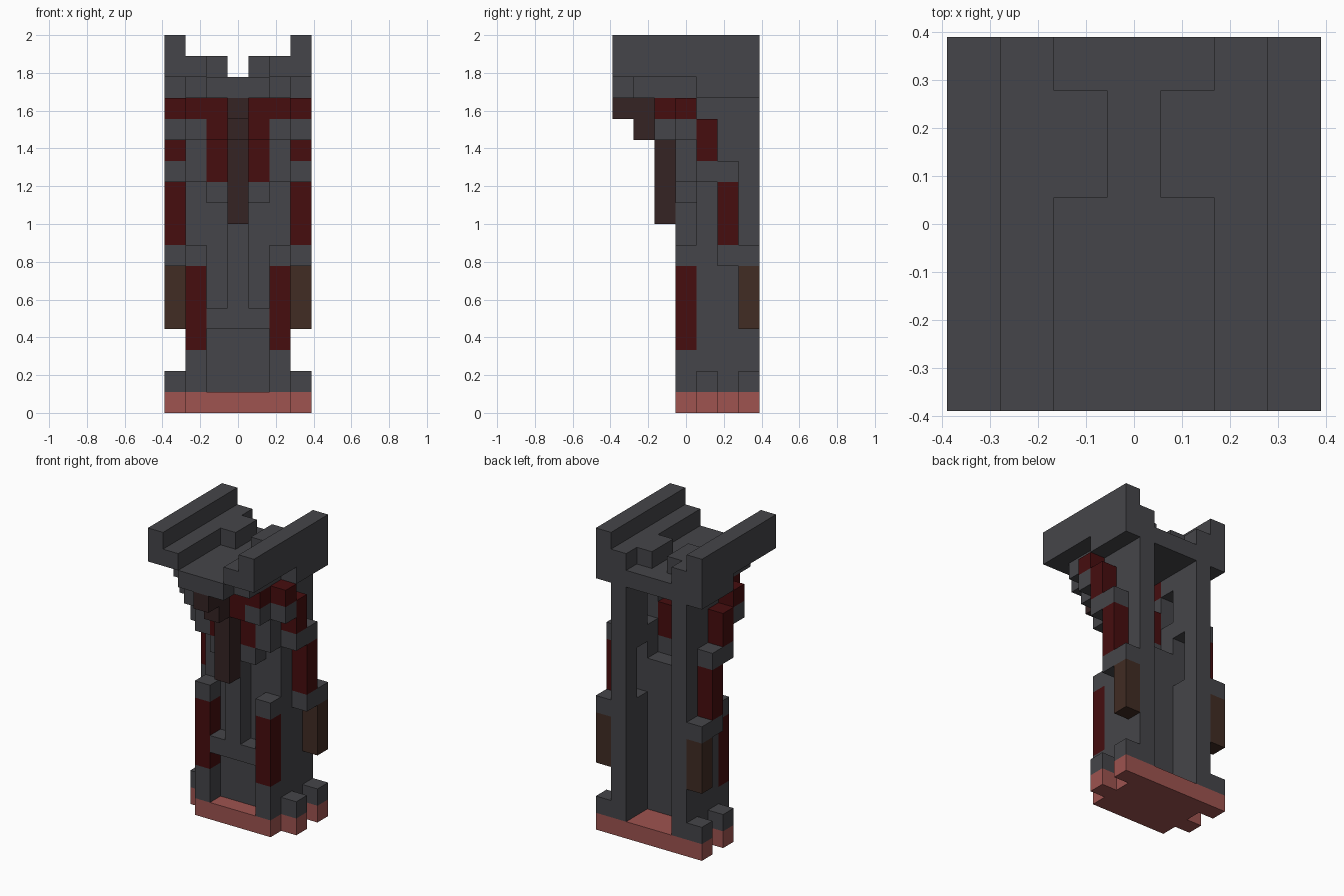
import bpy
import bmesh
from mathutils import Vector

cube = bpy.data.objects.get("Cube")
if cube:
    bpy.data.objects.remove(cube, do_unlink=True)

UNIT = 2 / 18  # edge length of one block


def make_material(name, rgb):
    mat = bpy.data.materials.new(name)
    mat.use_nodes = True
    colour = (*rgb, 1)
    mat.diffuse_color = colour
    mat.node_tree.nodes["Principled BSDF"].inputs["Base Color"].default_value = colour
    return mat


stone = make_material("dark grey stone", (0.060, 0.060, 0.067))
red = make_material("deep red", (0.061, 0.004, 0.0045))
brown = make_material("brown", (0.052, 0.025, 0.017))
umber = make_material("dark umber", (0.036, 0.017, 0.017))
salmon = make_material("salmon", (0.342, 0.087, 0.080))

cells = {}      # block position -> part name
materials = {}  # part name -> material


def fill(part, mat, xs, ys, zs):
    """Fill blocks on both sides; xs counts out from the middle, ys from the front."""
    materials[part] = mat
    for x in range(xs[0], xs[1] + 1):
        for y in range(ys[0], ys[1] + 1):
            for z in range(zs[0], zs[1] + 1):
                for side in (-1, 1):
                    cells[(side * x, y, z)] = part


def carve(xs, ys, zs):
    for x in range(xs[0], xs[1] + 1):
        for y in range(ys[0], ys[1] + 1):
            for z in range(zs[0], zs[1] + 1):
                for side in (-1, 1):
                    cells.pop((side * x, y, z), None)


# Base plate with side notches, and its corner feet
fill("base_plate", salmon, (0, 2), (3, 6), (0, 0))
for y in (4, 6):
    fill("base_plate", salmon, (3, 3), (y, y), (0, 0))
    fill("base_feet", stone, (3, 3), (y, y), (1, 1))

# Side columns, hollowed behind the outer red panels
fill("side_columns", stone, (2, 2), (4, 6), (1, 14))
carve((2, 2), (5, 5), (8, 10))
carve((2, 2), (4, 4), (12, 13))

# Front wall and its raised middle rib
fill("front_wall", stone, (0, 1), (4, 4), (1, 9))
fill("wall_ledge", stone, (0, 1), (3, 3), (4, 4))
fill("middle_rib", stone, (0, 0), (3, 3), (5, 12))

# Front legs with red panels
fill("front_legs", stone, (2, 2), (3, 3), (1, 7))
fill("leg_panels", red, (2, 2), (3, 3), (3, 6))

# Outer supports stepping forward as they rise
fill("rear_panels", brown, (3, 3), (6, 6), (4, 6))
fill("lower_brackets", stone, (3, 3), (5, 6), (7, 7))
fill("middle_panels", red, (3, 3), (5, 5), (8, 10))
fill("middle_brackets", stone, (3, 3), (4, 5), (11, 11))
fill("upper_panels", red, (3, 3), (4, 4), (12, 13))
fill("upper_brackets", stone, (3, 3), (3, 3), (13, 13))

# Inner supports beside the rib
fill("rib_brackets", stone, (1, 1), (3, 3), (10, 10))
fill("rib_panels", red, (1, 1), (3, 3), (11, 12))
fill("rib_panels", red, (1, 1), (2, 2), (13, 13))
fill("shoulder_blocks", stone, (2, 2), (3, 3), (11, 13))
fill("shoulder_blocks", stone, (2, 2), (2, 2), (13, 13))

# Red band under the top
fill("red_band", red, (1, 2), (2, 2), (14, 14))
fill("red_band", red, (2, 3), (3, 3), (14, 14))

# Curved middle brace at the front
fill("front_brace", umber, (0, 0), (2, 2), (9, 14))
fill("front_brace", umber, (0, 0), (1, 1), (13, 14))
fill("front_brace", umber, (0, 0), (0, 0), (14, 14))

# Stepped top floor and its side walls
fill("top_floor", stone, (0, 1), (0, 6), (15, 15))
fill("top_floor", stone, (2, 2), (1, 6), (15, 15))
fill("top_floor", stone, (3, 3), (4, 6), (15, 15))
fill("top_steps", stone, (2, 2), (0, 6), (16, 16))
fill("top_steps", stone, (1, 1), (4, 5), (16, 16))
fill("top_walls", stone, (3, 3), (0, 6), (16, 17))


def build(part):
    """Make one mesh from the exposed sides of a part's blocks."""
    bm = bmesh.new()
    for cell in [c for c, owner in cells.items() if owner == part]:
        centre = Vector((cell[0], cell[1] - 3, cell[2] + 0.5))
        for axis in range(3):
            for sign in (-1, 1):
                normal = Vector((0, 0, 0))
                normal[axis] = sign
                near = tuple(int(c + n) for c, n in zip(cell, normal))
                if near in cells:
                    continue
                u = Vector((0, 0, 0))
                u[(axis + 1) % 3] = 0.5
                v = normal.cross(u)
                middle = centre + normal / 2
                ring = [middle - u - v, middle + u - v, middle + u + v, middle - u + v]
                bm.faces.new([bm.verts.new(p * UNIT) for p in ring])
    bmesh.ops.remove_doubles(bm, verts=bm.verts, dist=UNIT / 100)
    bmesh.ops.dissolve_limit(bm, angle_limit=0.01, verts=bm.verts, edges=bm.edges)
    mesh = bpy.data.meshes.new(part)
    bm.to_mesh(mesh)
    bm.free()
    mesh.materials.append(materials[part])
    bpy.context.scene.collection.objects.link(bpy.data.objects.new(part, mesh))


for part_name in materials:
    build(part_name)
